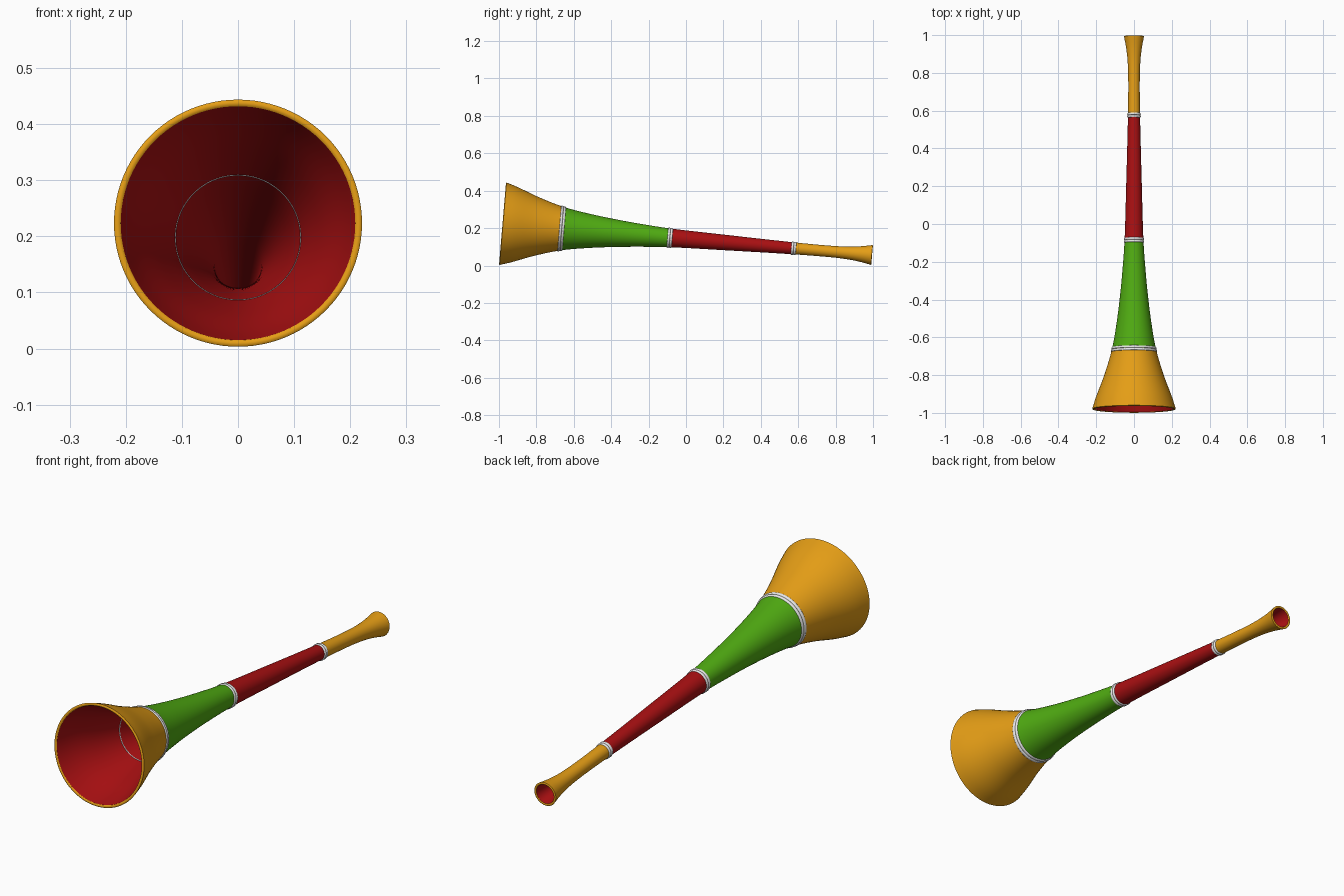
import bpy, bmesh, math
from mathutils import Matrix, Vector

if "Cube" in bpy.data.objects:
    bpy.data.objects.remove(bpy.data.objects["Cube"])

SEG = 96


def material(name, rgb):
    m = bpy.data.materials.new(name)
    m.diffuse_color = (*rgb, 1)
    m.use_nodes = True
    m.node_tree.nodes["Principled BSDF"].inputs["Base Color"].default_value = m.diffuse_color
    return m


GOLD = material("gold", (0.78, 0.34, 0.008))
GREEN = material("green", (0.08, 0.41, 0.006))
RED = material("red", (0.40, 0.005, 0.006))
WHITE = material("white", (0.80, 0.80, 0.80))

# Horn axis runs from the bell centre to the mouthpiece centre
BELL = Vector((0, -0.978, 0.2235))
MOUTH = Vector((0, 0.993, 0.0565))
AXIS = MOUTH - BELL
LENGTH = AXIS.length
PLACE = Matrix.Translation(BELL) @ Matrix.Rotation(
    math.atan2(AXIS.z, AXIS.y), 4, 'X')

# Outer radius along the axis (distance from bell, radius)
KEYS = [(0, 0.221), (0.06, 0.202), (0.18, 0.157), (0.315, 0.117), (0.45, 0.093),
        (0.6, 0.074), (0.75, 0.060), (0.895, 0.050), (1.2, 0.041), (1.559, 0.032),
        (1.75, 0.0305), (1.85, 0.034), (1.92, 0.042), (LENGTH, 0.053)]


def radius(s):
    """Smooth cubic interpolation of the key radii."""
    n = len(KEYS)
    slope = lambda i: ((KEYS[min(i + 1, n - 1)][1] - KEYS[max(i - 1, 0)][1]) /
                       (KEYS[min(i + 1, n - 1)][0] - KEYS[max(i - 1, 0)][0]))
    i = max(k for k in range(n - 1) if KEYS[k][0] <= s + 1e-9 or k == 0)
    (s0, r0), (s1, r1) = KEYS[i], KEYS[i + 1]
    h = s1 - s0
    t = (s - s0) / h
    return ((2*t**3 - 3*t*t + 1) * r0 + (t**3 - 2*t*t + t) * h * slope(i)
            + (3*t*t - 2*t**3) * r1 + (t**3 - t*t) * h * slope(i + 1))


def lathe(name, profile, mats, closed):
    """Revolve (distance, radius) points around the horn axis."""
    bm = bmesh.new()
    rings = [[bm.verts.new((r * math.cos(a), s, r * math.sin(a)))
              for a in (2 * math.pi * k / SEG for k in range(SEG))]
             for s, r in profile]
    count = len(rings) if closed else len(rings) - 1
    for i in range(count):
        a, b = rings[i], rings[(i + 1) % len(rings)]
        for k in range(SEG):
            j = (k + 1) % SEG
            f = bm.faces.new((a[k], a[j], b[j], b[k]))
            f.smooth = True
            f.material_index = mats[i][1]
    bmesh.ops.recalc_face_normals(bm, faces=bm.faces)
    me = bpy.data.meshes.new(name)
    bm.to_mesh(me)
    bm.free()
    me.transform(PLACE)
    for m in mats_list:
        me.materials.append(m)
    ob = bpy.data.objects.new(name, me)
    bpy.context.collection.objects.link(ob)
    return ob


mats_list = [GOLD, GREEN, RED, WHITE]
BANDS = [0.315, 0.895, 1.559]
SECTIONS = [("bell", 0, BANDS[0], 0), ("green_tube", BANDS[0], BANDS[1], 1),
            ("red_tube", BANDS[1], BANDS[2], 2), ("mouthpiece", BANDS[2], LENGTH, 0)]

# Outer coloured tube sections
for name, s0, s1, m in SECTIONS:
    pts = [(s0 + (s1 - s0) * i / 24, 0) for i in range(25)]
    pts = [(s, radius(s)) for s, _ in pts]
    if name == "bell":       # rounded front lip
        pts = [(0.0, 0.209), (-0.003, 0.212), (-0.003, 0.218)] + pts
    if name == "mouthpiece":  # rounded end lip
        pts += [(LENGTH + 0.002, 0.050), (LENGTH + 0.002, 0.045), (LENGTH, 0.043)]
    lathe(name, pts, [(0, m)] * len(pts), False)

# Red inner bore, open right through
bore = []
for i in range(81):
    s = LENGTH * i / 80
    wall = 0.008 + 0.004 * max(0, 1 - s / 0.3) + 0.002 * max(0, (s - 1.8) / (LENGTH - 1.8))
    bore.append((s, radius(s) - wall))
ob = lathe("inner_bore", bore, [(0, 2)] * len(bore), False)
ob.data.flip_normals()

# White joint bands, each with two rounded ridges
for n, s in enumerate(BANDS):
    prof = []
    for ridge in (-0.0065, 0.0065):
        for k in range(9):
            a = math.pi * k / 8
            x = s + ridge - 0.0065 * math.cos(a)
            prof.append((x, radius(x) - 0.0005 + 0.0045 * math.sin(a)))
    prof += [(s + 0.013, radius(s) - 0.006), (s - 0.013, radius(s) - 0.006)]
    lathe("joint_band_%d" % (n + 1), prof, [(0, 3)] * len(prof), True)

# Keep lip edges crisp
for o in bpy.context.collection.objects:
    o.select_set(True)
    bpy.context.view_layer.objects.active = o
bpy.ops.object.shade_smooth_by_angle(angle=math.radians(50))
